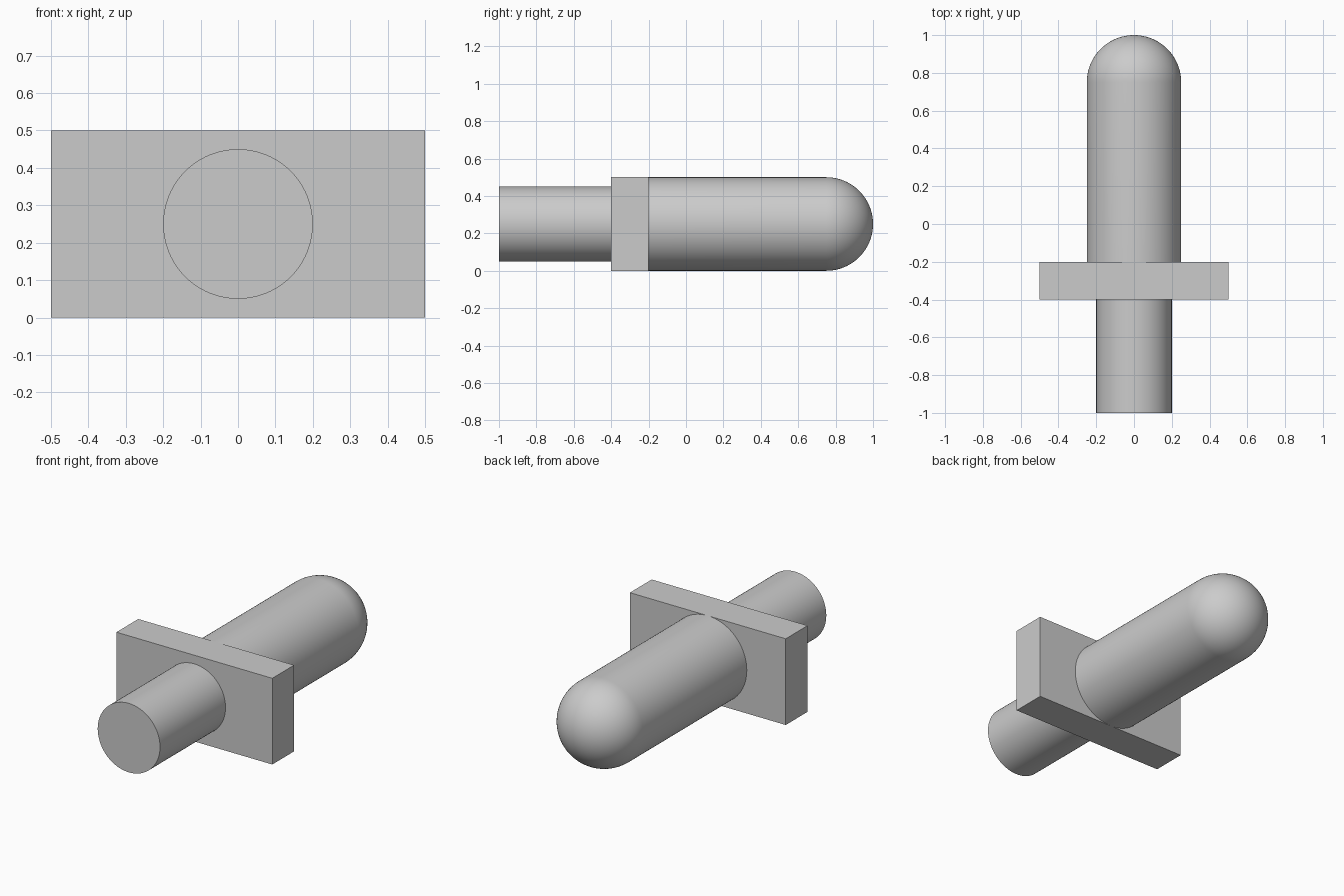
import bpy, bmesh, math
from mathutils import Matrix, Vector

if "Cube" in bpy.data.objects:
    bpy.data.objects.remove(bpy.data.objects["Cube"])

AXIS_Z = 0.25
SEGMENTS = 96

grey = bpy.data.materials.new("plain grey")
grey.use_nodes = True
colour = (0.6, 0.6, 0.6, 1)
grey.diffuse_color = colour
grey.node_tree.nodes["Principled BSDF"].inputs["Base Color"].default_value = colour


def finish(name, bm):
    bmesh.ops.recalc_face_normals(bm, faces=bm.faces)
    mesh = bpy.data.meshes.new(name)
    bm.to_mesh(mesh)
    bm.free()
    mesh.materials.append(grey)
    obj = bpy.data.objects.new(name, mesh)
    bpy.context.collection.objects.link(obj)
    bpy.ops.object.select_all(action="DESELECT")
    obj.select_set(True)
    bpy.context.view_layer.objects.active = obj
    bpy.ops.object.shade_smooth_by_angle(angle=math.radians(30))


def lathe(name, profile):
    """Turn (radius, y) points around the lengthwise axis."""
    bm = bmesh.new()
    verts = [bm.verts.new((r, y, AXIS_Z)) for r, y in profile]
    edges = [bm.edges.new(pair) for pair in zip(verts, verts[1:])]
    bmesh.ops.spin(bm, geom=verts + edges, cent=(0, 0, AXIS_Z), axis=(0, 1, 0),
                   angle=math.tau, steps=SEGMENTS, use_merge=True)
    bmesh.ops.remove_doubles(bm, verts=bm.verts, dist=1e-5)
    finish(name, bm)


# Front shaft with a flat end
lathe("front_shaft", [(0, -1), (0.2, -1), (0.2, -0.4), (0, -0.4)])

# Rear barrel ending in a hemispherical dome
steps = 24
dome = [(0.25 * math.cos(a), 0.75 + 0.25 * math.sin(a))
        for a in (math.pi / 2 * i / steps for i in range(steps))]
lathe("domed_barrel", [(0, -0.2), (0.25, -0.2)] + dome + [(0, 1)])

# Rectangular flange plate between them
bm = bmesh.new()
bmesh.ops.create_cube(bm, size=1, matrix=Matrix.Translation(Vector((0, -0.3, AXIS_Z)))
                      @ Matrix.Diagonal((1, 0.2, 0.5, 1)))
finish("flange_plate", bm)
